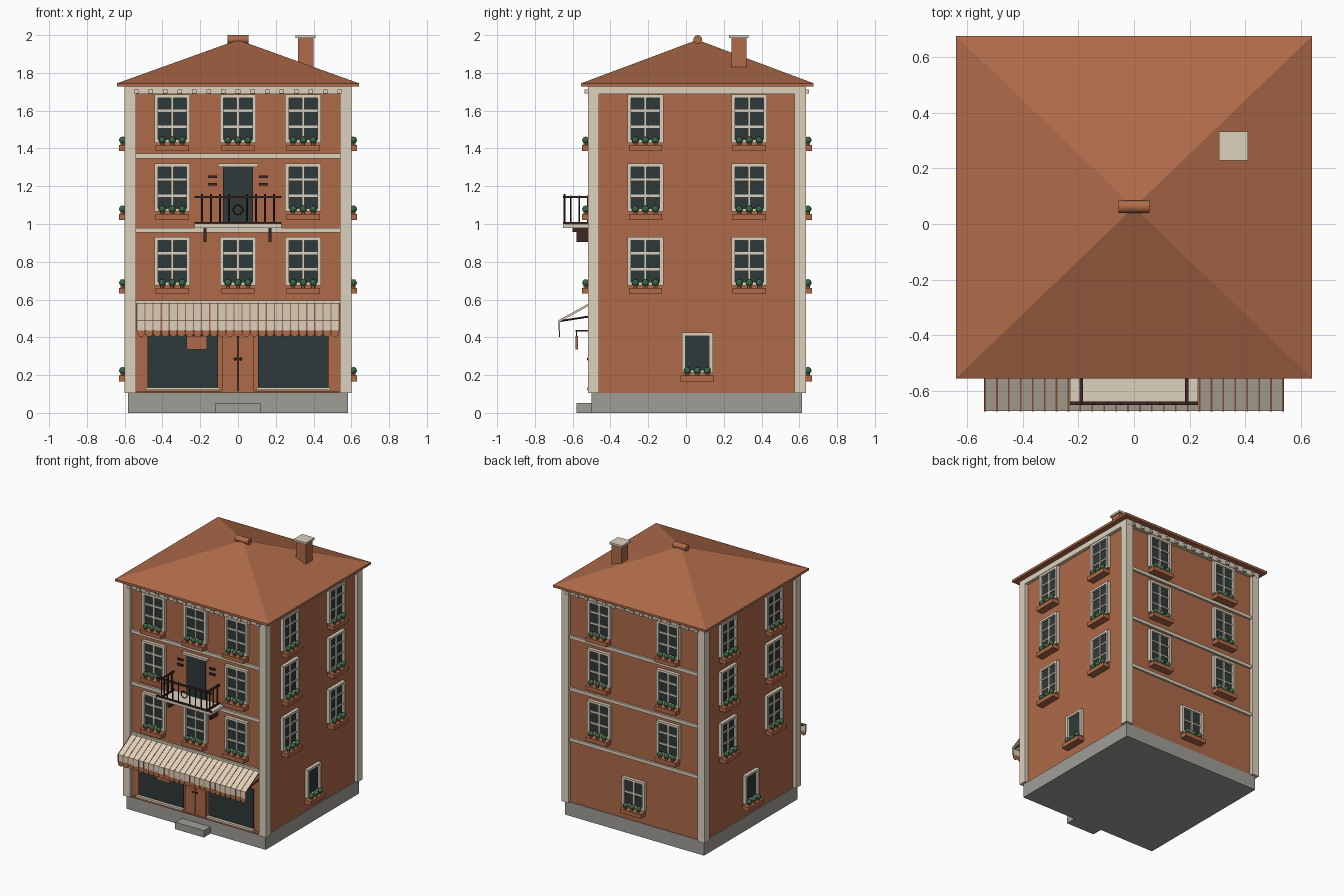
import bpy, bmesh
from math import pi, radians
from mathutils import Matrix, Vector

cube = bpy.data.objects.get("Cube")
if cube:
    bpy.data.objects.remove(cube, do_unlink=True)

COLOURS = {
    "terracotta": (0.43, 0.145, 0.066), "cream_stone": (0.72, 0.64, 0.51),
    "grey_concrete": (0.35, 0.337, 0.31), "dark_glass": (0.028, 0.041, 0.041),
    "dark_iron": (0.045, 0.02, 0.017), "leaf_green": (0.04, 0.13, 0.055),
}
NAMES = list(COLOURS)
WALL, CREAM, GREY, GLASS, IRON, GREEN = range(6)
MATS = []
for name, rgb in COLOURS.items():
    m = bpy.data.materials.new(name)
    m.use_nodes = True
    m.diffuse_color = (*rgb, 1)
    m.node_tree.nodes["Principled BSDF"].inputs["Base Color"].default_value = (*rgb, 1)
    MATS.append(m)

X, FRONT, BACK, MID = 0.575, -0.495, 0.61, 0.0575


class Part:
    """Collects simple shapes into one named object."""

    def __init__(self, name, matrix=Matrix()):
        self.name, self.matrix, self.bm = name, matrix, bmesh.new()

    def paint(self, verts, mat):
        for f in {f for v in verts for f in v.link_faces}:
            f.material_index = mat

    def box(self, xs, ys, zs, mat):
        lo, hi = Vector((xs[0], ys[0], zs[0])), Vector((xs[1], ys[1], zs[1]))
        m = Matrix.Translation((lo + hi) / 2) @ Matrix.Diagonal((*(hi - lo), 1))
        self.paint(bmesh.ops.create_cube(self.bm, size=1, matrix=m)["verts"], mat)

    def ball(self, centre, r, mat):
        m = Matrix.Translation(centre)
        self.paint(bmesh.ops.create_icosphere(self.bm, subdivisions=2, radius=r, matrix=m)["verts"], mat)

    def rod(self, a, b, r, mat, sides=8):
        a, b = Vector(a), Vector(b)
        m = Matrix.Translation((a + b) / 2) @ (b - a).to_track_quat("Z", "Y").to_matrix().to_4x4()
        self.paint(bmesh.ops.create_cone(self.bm, segments=sides, radius1=r, radius2=r, cap_ends=True,
                                         depth=(b - a).length, matrix=m)["verts"], mat)

    def extrude_x(self, profile, x0, x1, mat):
        rings = [[self.bm.verts.new((x, y, z)) for y, z in profile] for x in (x0, x1)]
        n = len(profile)
        for i in range(n):
            j = (i + 1) % n
            self.bm.faces.new((rings[0][i], rings[0][j], rings[1][j], rings[1][i]))
        self.bm.faces.new(rings[0][::-1])
        self.bm.faces.new(rings[1])
        self.paint(rings[0] + rings[1], mat)

    def done(self, smooth=False):
        bmesh.ops.recalc_face_normals(self.bm, faces=self.bm.faces)
        used = sorted({f.material_index for f in self.bm.faces})
        for f in self.bm.faces:
            f.material_index = used.index(f.material_index)
        mesh = bpy.data.meshes.new(self.name)
        self.bm.to_mesh(mesh)
        self.bm.free()
        for i in used:
            mesh.materials.append(MATS[i])
        ob = bpy.data.objects.new(self.name, mesh)
        ob.matrix_world = self.matrix
        bpy.context.collection.objects.link(ob)
        if smooth:
            bpy.ops.object.select_all(action="DESELECT")
            ob.select_set(True)
            bpy.context.view_layer.objects.active = ob
            bpy.ops.object.shade_smooth_by_angle(angle=radians(40))


def single(name, xs, ys, zs, mat):
    p = Part(name)
    p.box(xs, ys, zs, mat)
    p.done()


# Main masses
single("plinth", (-0.582, 0.582), (-0.5, 0.615), (0, 0.105), GREY)
single("walls", (-X, X), (FRONT, BACK), (0.1, 1.73), WALL)
single("door_step", (-0.12, 0.12), (-0.58, -0.5), (0, 0.052), GREY)

# Corner pilasters
for label, y0 in (("front", -0.52), ("back", 0.574)):
    for side, x0 in (("right", -0.6), ("left", 0.54)):
        single(f"{label}_{side}_pilaster", (x0, x0 + 0.06), (y0, y0 + 0.06), (0.105, 1.725), CREAM)

# Storey bands, cornice and dentils
for z in (0.572, 0.954, 1.348):
    single("front_band", (-0.55, 0.55), (FRONT - 0.015, FRONT), (z, z + 0.024), CREAM)
    single("back_band", (-0.55, 0.55), (BACK, BACK + 0.015), (z, z + 0.024), CREAM)
single("cornice", (-0.6, 0.6), (-0.52, 0.635), (1.688, 1.728), CREAM)
for label, y in (("front", -0.527), ("back", 0.642)):
    p = Part(label + "_dentils")
    for i in range(15):
        x = (i - 7) * 0.077
        p.box((x - 0.012, x + 0.012), (y - 0.01, y + 0.01), (1.69, 1.712), CREAM)
    p.done()

# Pyramid roof with eaves slab and ridge cap
roof = Part("roof")
roof.box((-0.64, 0.64), (-0.555, 0.675), (1.728, 1.745), WALL)
base = [roof.bm.verts.new((sx * 0.64, MID + 0.003 + sy * 0.615, 1.745))
        for sx, sy in ((-1, -1), (1, -1), (1, 1), (-1, 1))]
apex = roof.bm.verts.new((0, 0.06, 1.975))
for i in range(4):
    roof.bm.faces.new((base[i], base[(i + 1) % 4], apex))
roof.done()
cap = Part("ridge_cap")
cap.rod((-0.056, 0.062, 1.977), (0.056, 0.062, 1.977), 0.023, WALL, 20)
cap.done(True)
single("chimney", (0.317, 0.4), (0.24, 0.32), (1.83, 1.985), WALL)
single("chimney_cap", (0.305, 0.41), (0.228, 0.332), (1.985, 2.0), CREAM)


# Windows: local x runs along the wall, local -y points outward
def wall_frame(side, u, z):
    place = {"front": ((u, FRONT), 0), "back": ((u, BACK), pi),
             "left": ((X, u), pi / 2), "right": ((-X, u), -pi / 2)}
    (x, y), turn = place[side]
    return Matrix.Translation((x, y, z)) @ Matrix.Rotation(turn, 4, "Z")


def window(side, u, z, w=0.095, h=0.255, rows=3, split=True):
    """z is the top of the frame; w is half the width."""
    m = wall_frame(side, u, z)
    p = Part(side + "_window", m)
    p.box((-w + 0.01, w - 0.01), (-0.009, 0), (-h, -0.01), GLASS)
    for s in (-1, 1):
        p.box(sorted((s * w, s * (w - 0.019))), (-0.025, 0), (-h, 0), CREAM)
    for z0 in (-0.017, -h):
        p.box((-w + 0.019, w - 0.019), (-0.025, 0), (z0, z0 + 0.017), CREAM)
    if split:
        p.box((-0.007, 0.007), (-0.018, 0), (-h, -0.01), CREAM)
    for i in range(1, rows):
        zc = -h * i / rows
        p.box((-w + 0.01, w - 0.01), (-0.016, 0), (zc - 0.006, zc + 0.006), CREAM)
    p.done()
    # Flower box with three round plants
    p = Part(side + "_flower_box", m)
    p.box((-0.088, 0.088), (-0.056, 0), (-h - 0.044, -h - 0.013), WALL)
    for x in (-0.053, 0, 0.053):
        p.rod((x, -0.036, -h - 0.015), (x, -0.036, -h + 0.004), 0.011, WALL)
        p.ball((x, -0.036, -h + 0.014), 0.019, GREEN)
    p.done(True)


for z in (1.685, 1.32, 0.93):
    for u in (-0.348, 0, 0.345):
        if u or z != 1.32:
            window("front", u, z)
    for d in (-0.275, 0.275):
        window("left", 0.06 + d, z)
        window("right", 0.06 + d, z)
        window("back", d * 1.05, z)
window("left", 0.06, 0.425, 0.082, 0.215, 1, False)
window("right", 0.06, 0.425, 0.082, 0.215, 1, False)
window("back", 0, 0.425, 0.095, 0.215, 2)

# Balcony door with lintel and side louvres
p = Part("balcony_door", wall_frame("front", 0, 0))
p.box((-0.08, 0.08), (-0.009, 0), (1.0, 1.305), GLASS)
p.box((-0.105, 0.105), (-0.025, 0), (1.303, 1.32), CREAM)
for s in (-1, 1):
    for z in (1.21, 1.25):
        p.box((s * 0.135 - 0.023, s * 0.135 + 0.023), (-0.012, 0), (z - 0.007, z + 0.007), IRON)
p.done()

# Balcony slab, brackets and railing
single("balcony_slab", (-0.23, 0.23), (-0.65, FRONT), (0.98, 1.0), CREAM)
p = Part("balcony_brackets")
for x in (-0.175, 0.17):
    p.box((x - 0.008, x + 0.008), (-0.58, FRONT), (0.905, 0.958), IRON)
    p.box((x - 0.008, x + 0.008), (-0.6, FRONT), (0.958, 0.98), IRON)
p.done()
p = Part("balcony_railing")
for z in (1.005, 1.143):
    p.box((-0.23, 0.23), (-0.65, -0.638), (z - 0.006, z + 0.006), IRON)
    for x in (-0.19, 0.19):
        p.box((x - 0.006, x + 0.006), (-0.645, FRONT), (z - 0.006, z + 0.006), IRON)
for i in range(-4, 5):
    if i:
        p.rod((i * 0.0475, -0.644, 1.0), (i * 0.0475, -0.644, 1.158), 0.005, IRON)
for x in (-0.19, 0.19):
    for y in (-0.61, -0.565, -0.52):
        p.rod((x, y, 1.0), (x, y, 1.15), 0.005, IRON)
p.done()
bpy.ops.mesh.primitive_torus_add(location=(0, -0.644, 1.075), rotation=(pi / 2, 0, 0), major_radius=0.025,
                                 minor_radius=0.004, major_segments=20, minor_segments=6)
bpy.context.object.name = "railing_ring"
bpy.context.object.data.materials.append(MATS[IRON])

# Shop front: panes, sills and double door
p = Part("shop_front", wall_frame("front", 0, 0))
for s in (-1, 1):
    p.box(sorted((s * 0.105, s * 0.48)), (-0.009, 0), (0.13, 0.43), GLASS)
    p.box(sorted((s * 0.098, s * 0.49)), (-0.03, 0), (0.12, 0.135), CREAM)
    p.box(sorted((s * 0.003, s * 0.085)), (-0.016, 0), (0.11, 0.43), WALL)
    p.ball((s * 0.014, -0.022, 0.285), 0.008, IRON)
p.box((-0.003, 0.003), (-0.008, 0), (0.11, 0.43), IRON)
p.box((-0.535, 0.535), (-0.02, 0), (0.105, 0.115), WALL)
p.done()

# Awning: sloping canvas, valance, narrow stripes and scalloped hem
CANVAS = [(-0.5, 0.585), (-0.672, 0.49), (-0.672, 0.435), (-0.666, 0.435), (-0.666, 0.483), (-0.5, 0.575)]
STRIPE = [(-0.5, 0.587), (-0.674, 0.491), (-0.674, 0.435), (-0.672, 0.435), (-0.672, 0.49), (-0.5, 0.585)]
p = Part("awning")
p.extrude_x(CANVAS, -0.535, 0.535, CREAM)
for i in range(26):
    x = -0.535 + 0.0428 * i
    p.extrude_x(STRIPE, x - 0.003, x + 0.003, WALL)
    if i < 25:
        c = x + 0.0214
        p.rod((c, -0.672, 0.424), (c, -0.667, 0.424), 0.021, WALL, 16)
p.done()
p = Part("awning_struts")
for x in (-0.52, 0.52):
    p.rod((x, -0.668, 0.486), (x, FRONT, 0.513), 0.005, IRON)
p.done()

# Hanging shop sign
p = Part("hanging_sign")
p.box((-0.223, -0.213), (-0.585, FRONT), (0.43, 0.44), IRON)
p.box((-0.222, -0.214), (-0.582, -0.576), (0.4, 0.435), IRON)
p.box((-0.272, -0.165), (-0.585, -0.573), (0.335, 0.408), WALL)
p.done()
